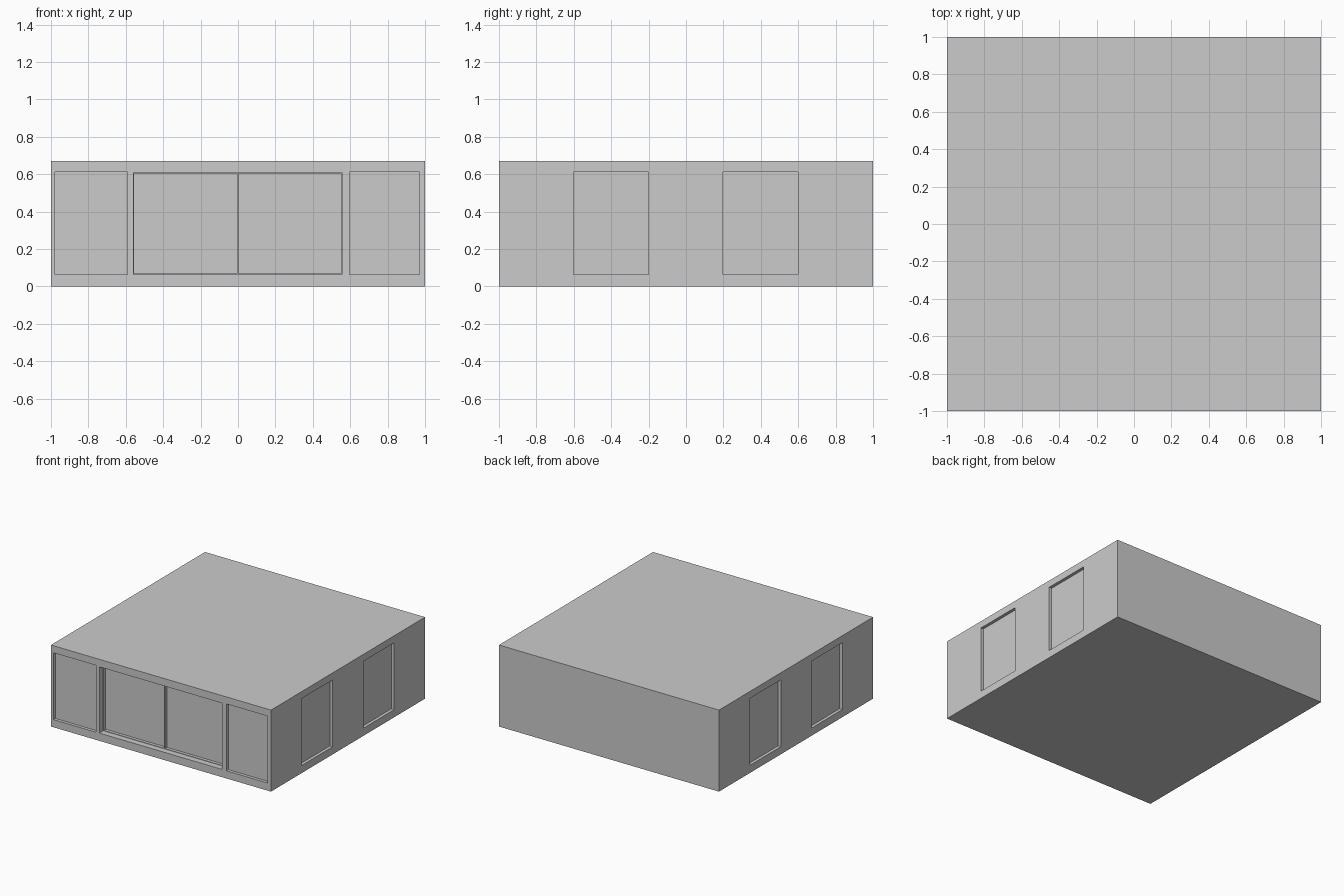
import bpy

if "Cube" in bpy.data.objects:
    bpy.data.objects.remove(bpy.data.objects["Cube"])

H = 0.67           # building height
Z0, Z1 = 0.063, 0.612   # window sill and head


def box(name, lo, hi):
    bpy.ops.mesh.primitive_cube_add(size=1, location=[(a + b) / 2 for a, b in zip(lo, hi)])
    ob = bpy.context.object
    ob.name = name
    ob.scale = [b - a for a, b in zip(lo, hi)]
    bpy.ops.object.transform_apply(location=True, rotation=False, scale=True)
    return ob


# Solid building block
building = box("building_body", (-1, -1, 0), (1, 1, H))


def recess(name, lo, hi):
    cutter = box(name, lo, hi)
    cutter.hide_render = True
    cutter.hide_viewport = False
    cutter.display_type = 'WIRE'
    mod = building.modifiers.new(name, 'BOOLEAN')
    mod.operation = 'DIFFERENCE'
    mod.solver = 'EXACT'
    mod.object = cutter


# Front side windows, shallow recesses
for x0, x1 in ((-0.978, -0.59), (0.595, 0.97)):
    recess("front_window_cutter", (x0, -1.1, Z0), (x1, -0.975, Z1))

# Central double door: a shared recess, then two deeper panels
recess("door_opening_cutter", (-0.56, -1.1, 0.064), (0.555, -0.95, 0.608))
for x0, x1 in ((-0.556, -0.006), (0.003, 0.551)):
    recess("door_panel_cutter", (x0, -1.1, 0.068), (x1, -0.925, 0.604))

# Two windows on each flank
for s in (-1, 1):
    for y0 in (-0.602, 0.198):
        xs = sorted((s * 0.975, s * 1.1))
        recess("side_window_cutter", (xs[0], y0, Z0), (xs[1], y0 + 0.402, Z1))

# Bake the recesses and drop the cutters
bpy.ops.object.select_all(action='DESELECT')
bpy.context.view_layer.objects.active = building
building.select_set(True)
for mod in list(building.modifiers):
    cutter = mod.object
    bpy.ops.object.modifier_apply(modifier=mod.name)
    bpy.data.objects.remove(cutter)
